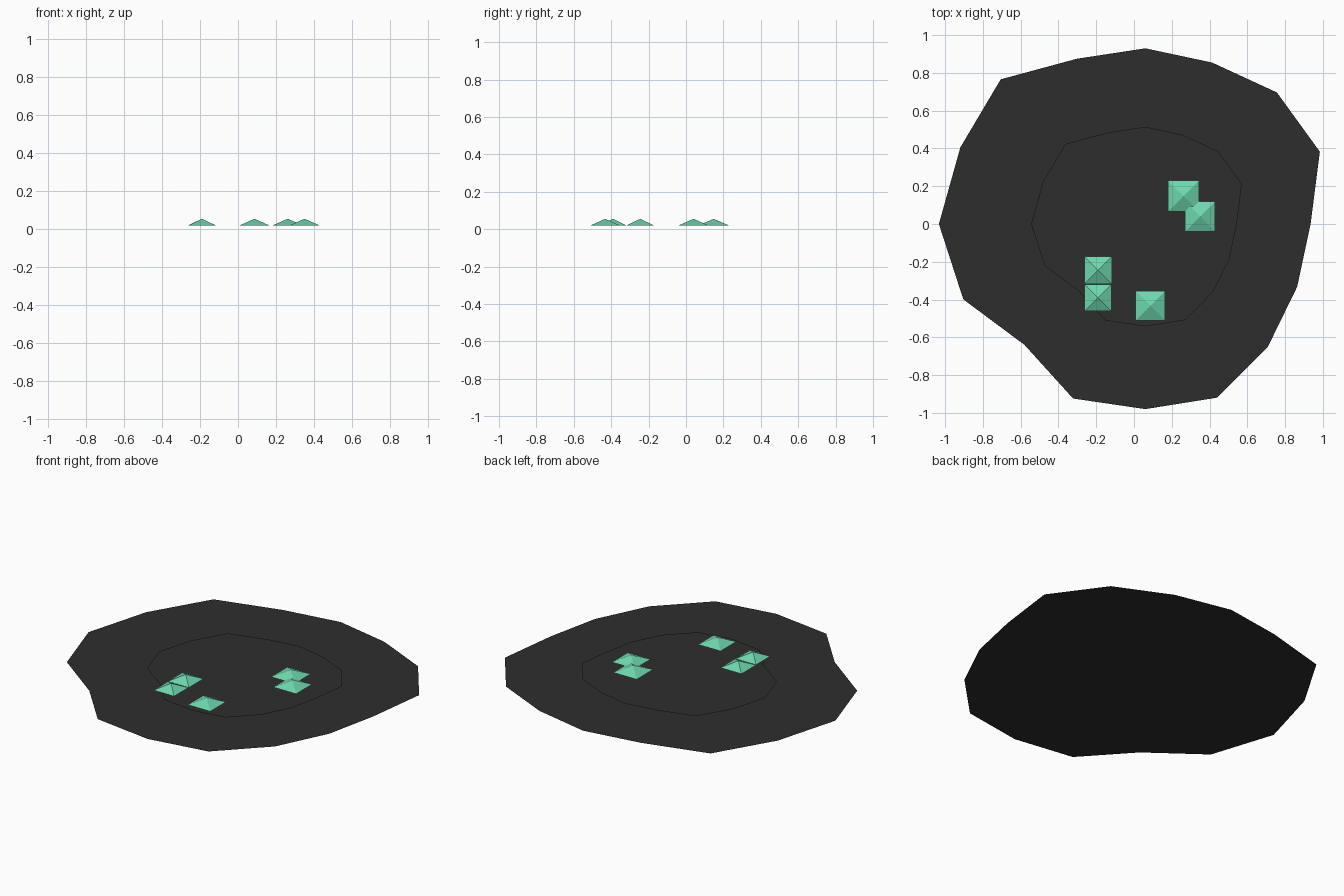
import bpy, bmesh, math

if "Cube" in bpy.data.objects:
    bpy.data.objects.remove(bpy.data.objects["Cube"])


def material(name, rgb):
    m = bpy.data.materials.new(name)
    m.diffuse_color = (*rgb, 1)
    m.use_nodes = True
    m.node_tree.nodes["Principled BSDF"].inputs["Base Color"].default_value = m.diffuse_color
    return m


charcoal = material("charcoal", (0.027, 0.027, 0.027))
green = material("mint_green", (0.156, 0.68, 0.42))


def add_mesh(name, verts, faces, mat):
    mesh = bpy.data.meshes.new(name)
    mesh.from_pydata(verts, [], faces)
    mesh.materials.append(mat)
    obj = bpy.data.objects.new(name, mesh)
    bpy.context.collection.objects.link(obj)
    return obj


# Irregular 16-sided patch: one radius every 22.5 degrees about (CX, 0)
CX = 0.06
RADII = [0.875, 1.0, 0.985, 0.925, 0.93, 0.947, 1.083, 1.06,
         1.093, 1.043, 0.905, 1.0, 0.98, 0.995, 0.918, 0.87]


def patch(name, scale, z):
    verts = []
    for i, r in enumerate(RADII):
        a = i * math.pi / 8
        verts.append((CX + scale * r * math.cos(a), scale * r * math.sin(a), z))
    # fan around the centre, so the concave outline fills correctly
    n = len(verts)
    verts.append((CX, 0, z))
    add_mesh(name, verts, [(i, (i + 1) % n, n) for i in range(n)], charcoal)


patch("outer_patch", 1.0, 0.0)
patch("inner_patch", 0.553, 0.01)

# Low square pyramids resting just above the inner patch
BASE, TOP = 0.02, 0.055
SHARDS = [(0.262, 0.148, 0.081), (0.35, 0.04, 0.079), (-0.19, -0.245, 0.073),
          (-0.19, -0.39, 0.071), (0.087, -0.432, 0.078)]
for k, (x, y, h) in enumerate(SHARDS):
    verts = [(x + sx * h, y + sy * h, BASE)
             for sx, sy in ((-1, -1), (1, -1), (1, 1), (-1, 1))] + [(x, y, TOP)]
    faces = [(i, (i + 1) % 4, 4) for i in range(4)] + [(3, 2, 1, 0)]
    add_mesh(f"pyramid_{k + 1}", verts, faces, green)
